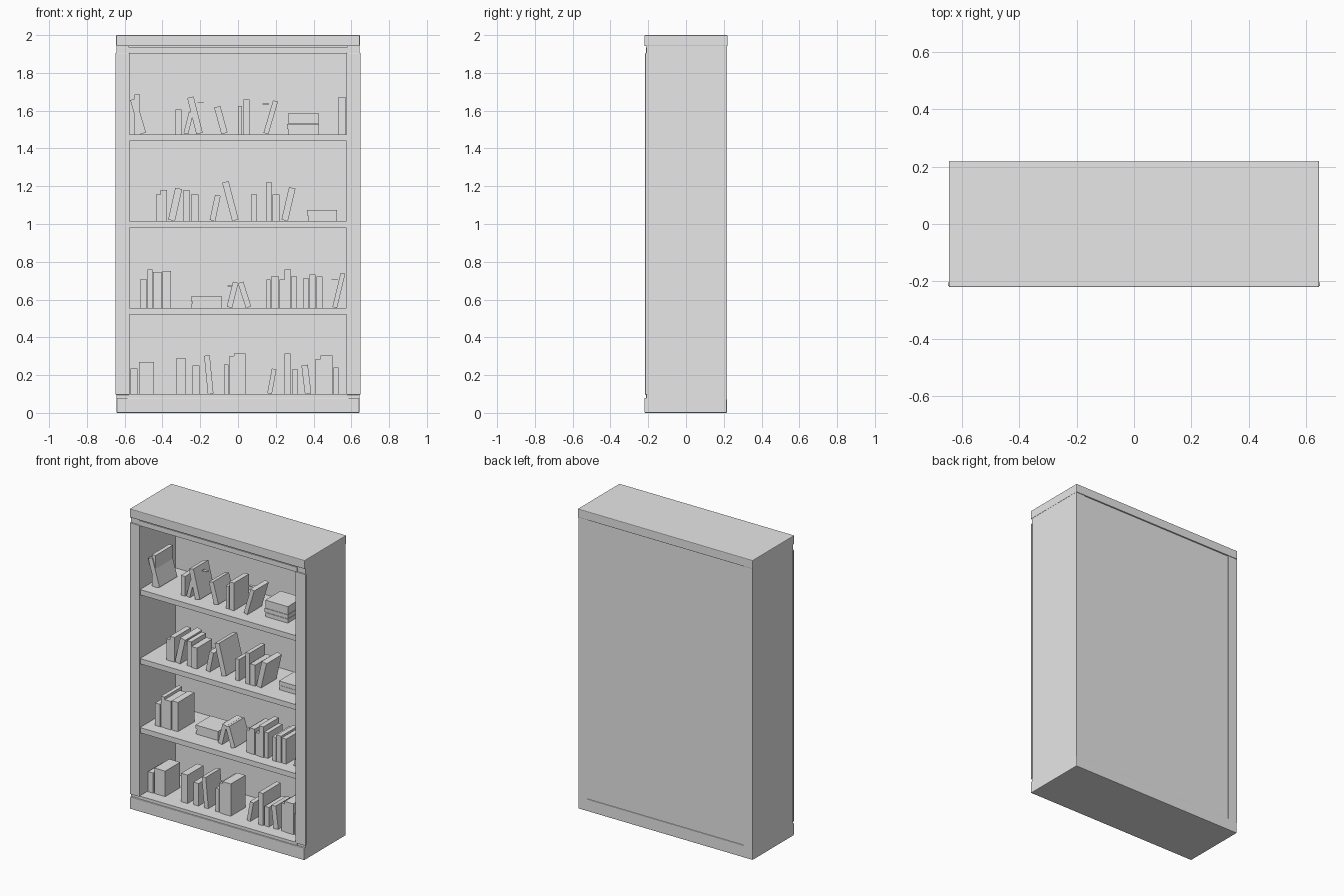
import bpy, bmesh, math, random
from mathutils import Matrix, Vector

random.seed(4)
grey = bpy.data.materials.new("plain grey")
grey.diffuse_color = (0.8, 0.8, 0.8, 1)


def box(name, x, y, z, bevel=0.0, matrix=None):
    """Box from (min, max) ranges, optionally transformed and bevelled."""
    bm = bmesh.new()
    bmesh.ops.create_cube(bm, size=1)
    for v in bm.verts:
        v.co = Vector([a + (b - a) * (c + 0.5) for (a, b), c in zip((x, y, z), v.co)])
    if matrix:
        bm.transform(matrix)
    me = bpy.data.meshes.new(name)
    bm.to_mesh(me)
    bm.free()
    me.materials.append(grey)
    ob = bpy.data.objects.new(name, me)
    bpy.context.collection.objects.link(ob)
    if bevel:
        mod = ob.modifiers.new("bevel", 'BEVEL')
        mod.width = bevel
        mod.segments = 2
    return ob


# Case: top, base, sides, front stiles, back
box("top_board", (-0.645, 0.645), (-0.22, 0.22), (1.942, 2.0), 0.004)
box("base_board", (-0.643, 0.643), (-0.22, 0.216), (0.0, 0.08), 0.004)
box("bottom_shelf", (-0.585, 0.585), (-0.212, 0.2), (0.075, 0.1))
box("header_rail", (-0.585, 0.585), (-0.212, -0.19), (1.902, 1.935))
box("back_panel", (-0.585, 0.585), (0.168, 0.211), (0.07, 1.945))
for s, side in ((-1, "left"), (1, "right")):
    box(side + "_side", sorted((s * 0.577, s * 0.643)), (-0.208, 0.216), (0.07, 1.945))
    box(side + "_stile", sorted((s * 0.575, s * 0.648)), (-0.216, -0.204), (0.096, 1.905), 0.002)

# Shelves
for z in (0.52, 0.98, 1.44):
    box("shelf", (-0.58, 0.58), (-0.208, 0.17), (z, z + 0.035))


def depth():
    front = -0.13 + random.uniform(-0.005, 0.005)
    return front, front + random.uniform(0.15, 0.19)


def upright_books(z, books):
    """Each book: left x, thickness, height."""
    for x, w, h in books:
        box("book", (x, x + w), depth(), (z, z + h))


def leaning_books(z, books):
    """Each book: left x, overall width, overall height, thickness, lean direction."""
    for x, w, h, t, d in books:
        a = math.atan((w - t) / h)
        length = (h - t * math.sin(a)) / math.cos(a)
        # the lowest corner is the pivot, on the side the book leans towards
        px = x + t * math.cos(a) if d > 0 else x + w - t * math.cos(a)
        m = Matrix.Translation((px, 0, z)) @ Matrix.Rotation(d * a, 4, 'Y')
        # keep the lowest corner on the shelf
        span = (-t, 0) if d > 0 else (0, t)
        box("leaning_book", span, depth(), (0, length), matrix=m)


def stacked_books(z, books):
    """Each book: left x, width, lift, thickness."""
    for x, w, lift, t in books:
        box("stacked_book", (x, x + w), (-0.09, 0.07), (z + lift, z + lift + t))


# Books on the bottom shelf
upright_books(0.1, [
    (-.57, .037, .135), (-.525, .08, .17), (-.325, .048, .19), (-.24, .037, .15),
    (-.075, .024, .155), (-.045, .024, .2), (-.02, .06, .215), (.245, .032, .215),
    (.285, .032, .13), (.41, .027, .185), (.437, .063, .205), (.505, .027, .14)])
leaning_books(0.1, [(-.18, .05, .205, .03, -1), (.155, .05, .135, .025, 1),
                    (.335, .053, .155, .034, -1)])

# Books on the second shelf
upright_books(0.555, [
    (-.52, .037, .15), (-.48, .027, .205), (-.45, .045, .19), (-.4, .045, .195),
    (.15, .022, .15), (.177, .037, .17), (.22, .026, .15), (.247, .034, .205),
    (.283, .027, .17), (.347, .027, .16), (.378, .032, .177), (.415, .032, .167)])
leaning_books(0.555, [(-.06, .065, .14, .03, 1), (-.005, .075, .14, .03, -1),
                      (.5, .07, .187, .025, 1)])
stacked_books(0.555, [(-.245, .16, 0, .025), (-.24, .155, .025, .01), (-.25, .165, .035, .025)])

# Books on the third shelf
upright_books(1.015, [
    (-.435, .025, .14), (-.41, .035, .165), (-.288, .032, .165), (-.25, .042, .14),
    (.072, .026, .143), (.15, .027, .207), (.183, .037, .14)])
leaning_books(1.015, [(-.37, .077, .177, .037, 1), (-.15, .06, .14, .03, 1),
                      (-.087, .09, .212, .035, -1), (.23, .077, .18, .035, 1)])
stacked_books(1.015, [(.37, .155, 0, .029), (.365, .16, .03, .028)])

# Books on the top shelf
upright_books(1.475, [
    (-.547, .027, .21), (-.33, .032, .132), (0, .022, .15), (.03, .032, .185),
    (.532, .038, .197)])
leaning_books(1.475, [(-.575, .088, .19, .032, -1), (-.288, .055, .12, .025, 1),
                      (-.272, .085, .2, .035, -1), (-.13, .075, .15, .034, -1),
                      (.135, .08, .18, .027, 1)])
stacked_books(1.475, [(.265, .165, 0, .027), (.26, .17, .029, .026), (.265, .165, .057, .053)])

# Thin bookmarks poking out of the leaning books
for x, z in ((-.215, 1.643), (.13, 1.633), (-.055, .67), (.495, .705)):
    box("bookmark", (x, x + .035), (-.07, -.05), (z, z + .004))
